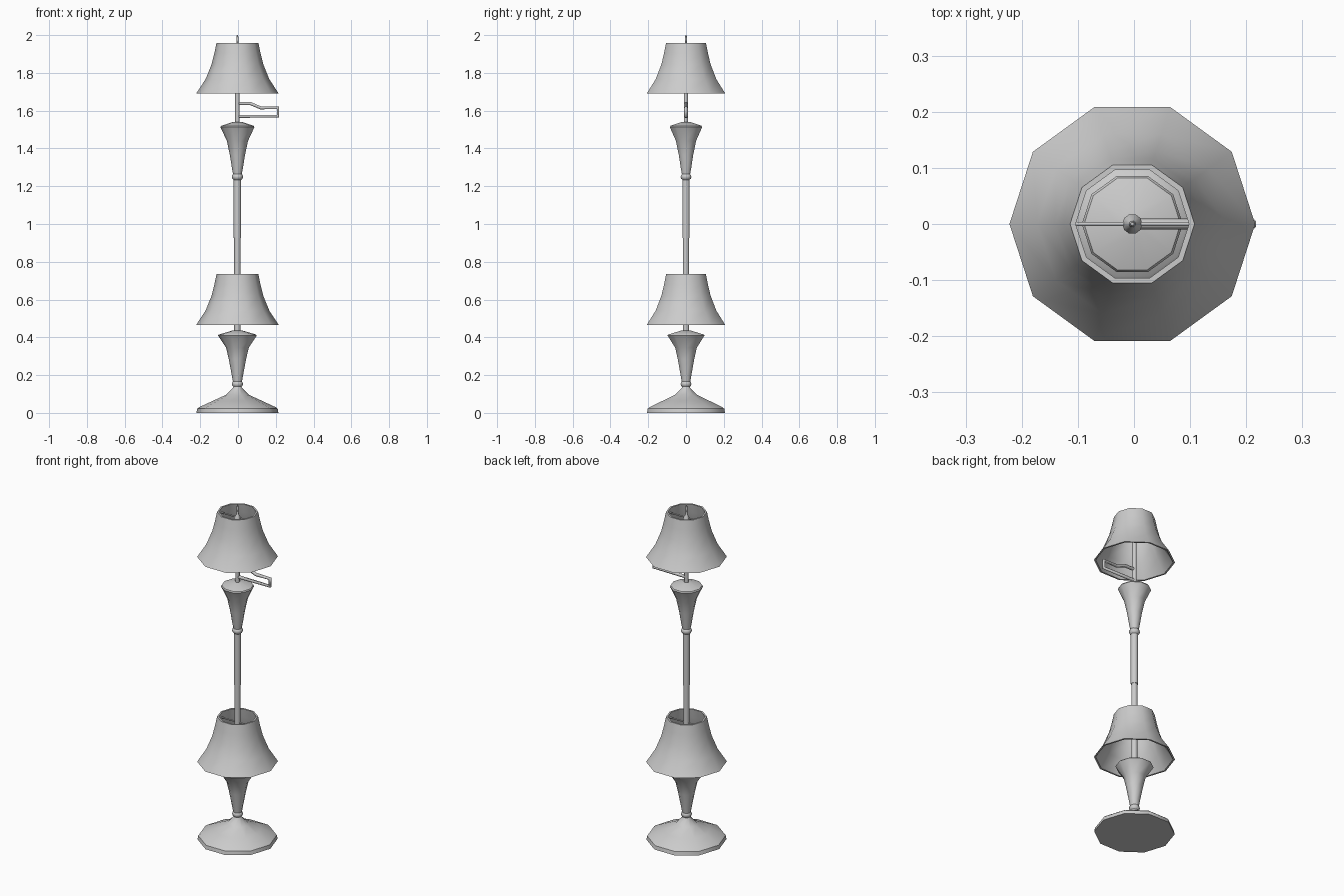
import bpy, bmesh, math

if "Cube" in bpy.data.objects:
    bpy.data.objects.remove(bpy.data.objects["Cube"])

CX = -0.003   # lamp axis; the swing arm offsets the centre slightly
SIDES = 10


def finish(name, bm):
    bmesh.ops.recalc_face_normals(bm, faces=bm.faces)
    me = bpy.data.meshes.new(name)
    bm.to_mesh(me)
    bm.free()
    ob = bpy.data.objects.new(name, me)
    bpy.context.collection.objects.link(ob)
    bpy.ops.object.select_all(action='DESELECT')
    ob.select_set(True)
    bpy.context.view_layer.objects.active = ob
    bpy.ops.object.shade_smooth_by_angle(angle=math.radians(40))
    return ob


def lathe(name, profile, closed=False, sides=SIDES):
    """Turn a (radius, z) profile around the lamp axis."""
    bm = bmesh.new()
    rings = [[bm.verts.new((CX + r * math.cos(2 * math.pi * i / sides),
                            r * math.sin(2 * math.pi * i / sides), z))
              for i in range(sides)] for r, z in profile]
    pairs = list(zip(rings, rings[1:]))
    if closed:
        pairs.append((rings[-1], rings[0]))
    else:
        bm.faces.new(rings[0])
        bm.faces.new(rings[-1])
    for a, b in pairs:
        for i in range(sides):
            j = (i + 1) % sides
            bm.faces.new((a[i], a[j], b[j], b[i]))
    return finish(name, bm)


def rod(name, points, radius):
    """Round rod following a path of points."""
    cu = bpy.data.curves.new(name, 'CURVE')
    cu.dimensions = '3D'
    cu.bevel_depth = radius
    cu.bevel_resolution = 1
    cu.use_fill_caps = True
    sp = cu.splines.new('POLY')
    sp.points.add(len(points) - 1)
    for p, co in zip(sp.points, points):
        p.co = (*co, 1)
    ob = bpy.data.objects.new(name, cu)
    bpy.context.collection.objects.link(ob)
    return ob


def bead(name, z):
    return lathe(name, [(0.018, z - 0.018), (0.027, z - 0.01), (0.03, z),
                        (0.027, z + 0.01), (0.018, z + 0.018)])


# Flared shades: outer wall up, inner wall back down, with a cross bar inside
OUTER = [(0.219, 0), (0.169, 0.076), (0.137, 0.155), (0.122, 0.215), (0.111, 0.269)]
INNER = [(r - 0.01, z) for r, z in reversed(OUTER)]
for label, z0 in (("lower", 0.465), ("upper", 1.69)):
    lathe(label + "_shade", [(r, z + z0) for r, z in OUTER + INNER], closed=True)
    zb = z0 + 0.235
    rod(label + "_shade_bar", [(CX - 0.107, 0, zb), (CX + 0.107, 0, zb)], 0.004)

# Weighted base
lathe("base", [(0.217, 0), (0.213, 0.022), (0.203, 0.03), (0.13, 0.064),
               (0.06, 0.096), (0.024, 0.132), (0.018, 0.15)])
bead("lower_collar", 0.153)

# Trumpet-shaped urns
lathe("lower_urn", [(0.022, 0.155), (0.03, 0.2), (0.046, 0.285), (0.06, 0.345),
                    (0.103, 0.41), (0.098, 0.415), (0.03, 0.435)])
lathe("upper_urn", [(0.02, 1.25), (0.028, 1.29), (0.04, 1.365), (0.056, 1.44),
                    (0.09, 1.513), (0.086, 1.52), (0.025, 1.54)])
bead("upper_collar", 1.25)

# Poles and top finial
lathe("lower_pole", [(0.017, 0.425), (0.017, 0.93)])
lathe("middle_pole", [(0.02, 0.925), (0.02, 1.25)])
lathe("upper_stem", [(0.012, 1.535), (0.012, 1.9)])
lathe("finial", [(0.012, 1.895), (0.018, 1.91), (0.018, 1.925), (0.008, 1.94),
                 (0.005, 1.96), (0.006, 1.985), (0.003, 2.0)])

# Folding side arm
rod("side_arm", [(CX, 0, 1.638), (0.065, 0, 1.638), (0.12, 0, 1.615),
                 (0.212, 0, 1.615), (0.212, 0, 1.57), (CX, 0, 1.57)], 0.0095)
